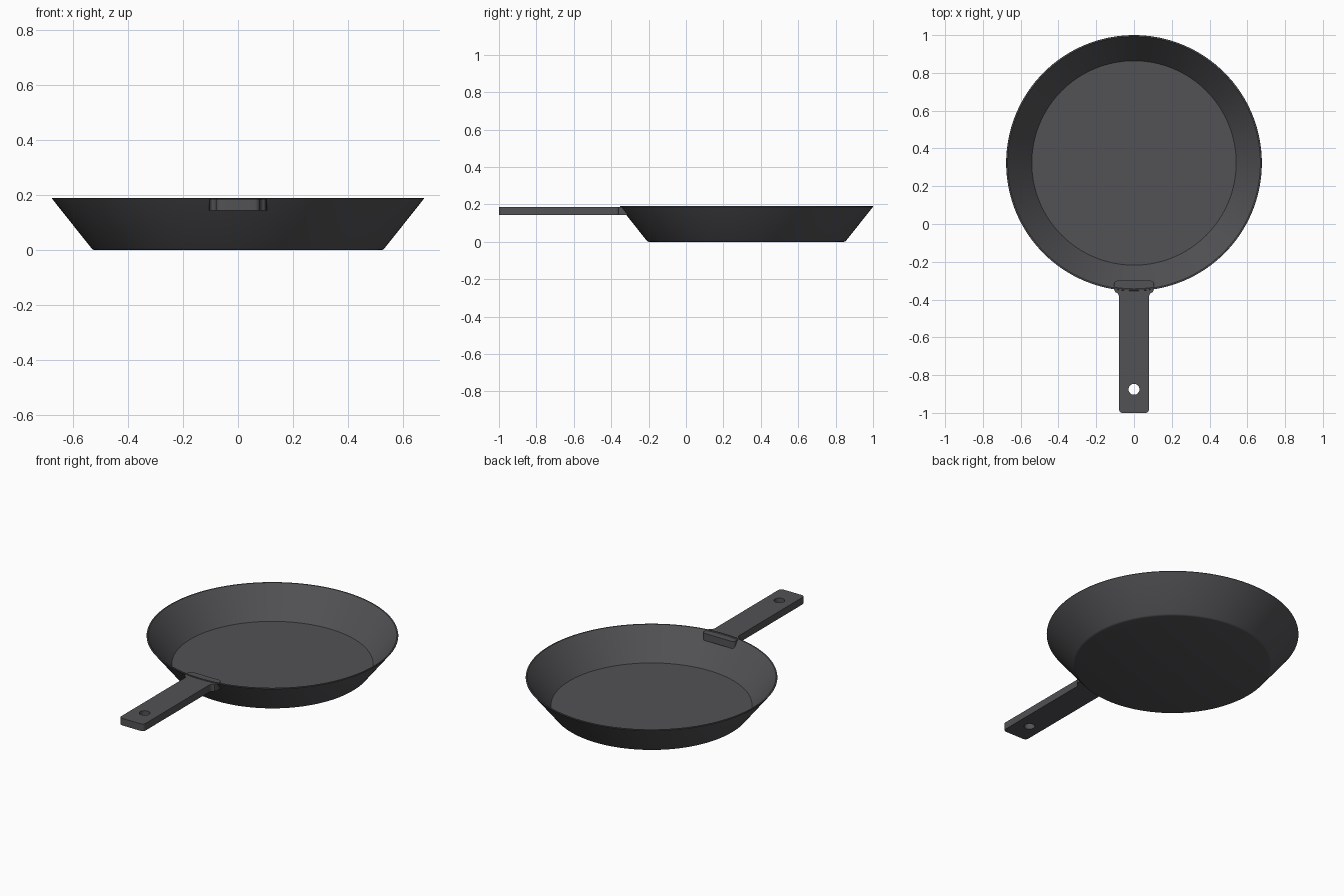
import bpy, bmesh, math

if "Cube" in bpy.data.objects:
    bpy.data.objects.remove(bpy.data.objects["Cube"])

CENTRE_Y = 0.323          # centre of the pan body
iron = bpy.data.materials.new("dark cast iron")
iron.diffuse_color = (0.085, 0.083, 0.09, 1)
iron.use_nodes = True
iron.node_tree.nodes["Principled BSDF"].inputs["Base Color"].default_value = iron.diffuse_color


def finish(obj, angle):
    obj.data.materials.clear()
    obj.data.materials.append(iron)
    bpy.ops.object.select_all(action='DESELECT')
    obj.select_set(True)
    bpy.context.view_layer.objects.active = obj
    bpy.ops.object.shade_smooth_by_angle(angle=math.radians(angle))


def lathe(name, profile, segments=128):
    """Spin a (radius, z) profile that starts and ends on the axis."""
    bm = bmesh.new()
    verts = [bm.verts.new((r, 0, z)) for r, z in profile]
    edges = [bm.edges.new(pair) for pair in zip(verts, verts[1:])]
    bmesh.ops.spin(bm, geom=verts + edges, cent=(0, 0, 0), axis=(0, 0, 1),
                   angle=math.tau, steps=segments, use_duplicate=False)
    bmesh.ops.remove_doubles(bm, verts=bm.verts, dist=1e-5)
    bmesh.ops.recalc_face_normals(bm, faces=bm.faces)
    mesh = bpy.data.meshes.new(name)
    bm.to_mesh(mesh)
    bm.free()
    obj = bpy.data.objects.new(name, mesh)
    bpy.context.collection.objects.link(obj)
    return obj


def rounded(x, y, r, a0, a1, steps=6):
    """Arc points about (x, y), angles in degrees."""
    return [(x + r * math.cos(math.radians(a0 + (a1 - a0) * i / steps)),
             y + r * math.sin(math.radians(a0 + (a1 - a0) * i / steps)))
            for i in range(steps + 1)]


def plate(name, loops, z0, z1):
    """Flat plate from closed outlines; inner outlines become holes."""
    curve = bpy.data.curves.new(name, 'CURVE')
    curve.dimensions = '2D'
    curve.fill_mode = 'BOTH'
    curve.extrude = (z1 - z0) / 2
    for pts in loops:
        spline = curve.splines.new('POLY')
        spline.points.add(len(pts) - 1)
        for p, (x, y) in zip(spline.points, pts):
            p.co = (x, y, 0, 1)
        spline.use_cyclic_u = True
    obj = bpy.data.objects.new(name, curve)
    obj.location.z = (z0 + z1) / 2
    bpy.context.collection.objects.link(obj)
    bpy.ops.object.select_all(action='DESELECT')
    obj.select_set(True)
    bpy.context.view_layer.objects.active = obj
    bpy.ops.object.convert(target='MESH')
    return bpy.context.view_layer.objects.active


# Pan body: thin flared wall, softened base edge, flat cooking floor
pan = lathe("pan_body", [
    (0, 0), (0.522, 0), (0.528, 0.002), (0.533, 0.006),
    (0.677, 0.187), (0.676, 0.19), (0.669, 0.19), (0.541, 0.02), (0, 0.02)])
pan.location.y = CENTRE_Y
finish(pan, 25)

# Handle: flat bar with a flared root that pierces the wall, and a hanging hole
right = (rounded(0.06, -0.98, 0.02, -90, 0)
         + rounded(0.105, -0.385, 0.025, 180, 105)
         + [(0.104, -0.35)]
         + rounded(0.087, -0.318, 0.018, 0, 90))
outline = right + [(-x, y) for x, y in reversed(right)]
hole = rounded(0, -0.875, 0.029, 0, 360, 32)[:-1]
handle = plate("handle", [outline, hole], 0.144, 0.186)
finish(handle, 30)
